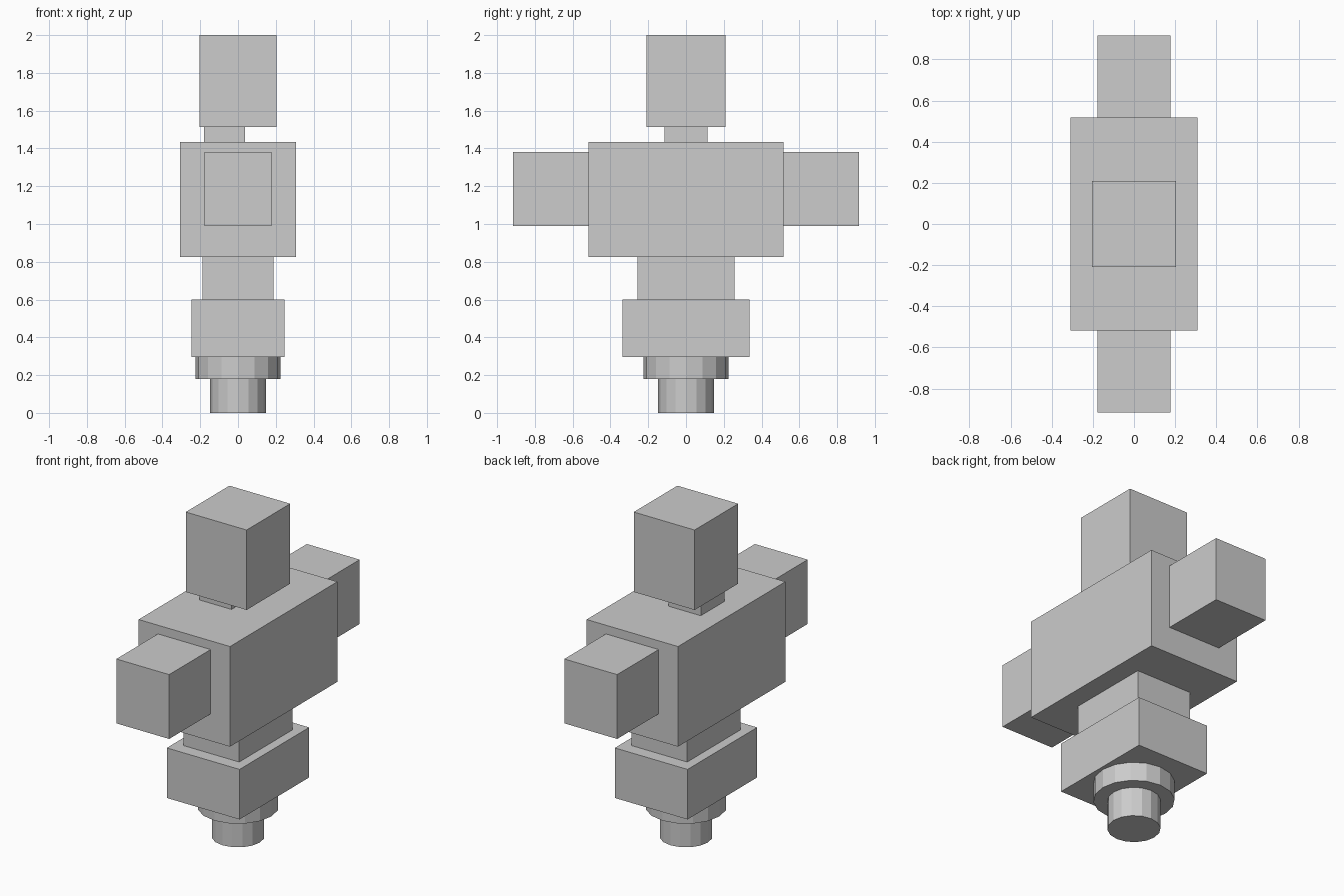
import bpy

if "Cube" in bpy.data.objects:
    bpy.data.objects.remove(bpy.data.objects["Cube"])

grey = bpy.data.materials.new("light_grey")
grey.diffuse_color = (0.604, 0.604, 0.604, 1)
grey.use_nodes = True
grey.node_tree.nodes["Principled BSDF"].inputs["Base Color"].default_value = grey.diffuse_color


def finish(name):
    ob = bpy.context.object
    ob.name = name
    ob.data.materials.append(grey)
    return ob


def box(name, x, y, z):
    """Box from (min, max) ranges on each axis."""
    bpy.ops.mesh.primitive_cube_add(
        size=1, location=[(a + b) / 2 for a, b in (x, y, z)])
    ob = finish(name)
    ob.scale = [b - a for a, b in (x, y, z)]
    bpy.ops.object.transform_apply(location=False, rotation=False, scale=True)
    return ob


def disc(name, radius, z0, z1):
    """Flat-sided upright cylinder on the centre axis."""
    bpy.ops.mesh.primitive_cylinder_add(
        vertices=16, radius=radius, depth=z1 - z0, location=(0, 0, (z0 + z1) / 2))
    return finish(name)


def sym(half):
    return (-half, half)


# Round base
disc("base_peg", 0.147, 0.0, 0.18)
disc("base_collar", 0.225, 0.18, 0.295)

# Stacked body
box("hip_block", sym(0.245), sym(0.335), (0.295, 0.6))
box("waist", sym(0.188), sym(0.257), (0.6, 0.825))
box("torso", sym(0.308), sym(0.517), (0.825, 1.435))

# Arm blocks at both ends of the torso
for name, side in (("front_arm", -1), ("back_arm", 1)):
    box(name, sym(0.178), sorted((side * 0.517, side * 0.917)), (0.99, 1.382))

# Off-centre neck and head
box("neck", (-0.18, 0.037), sym(0.115), (1.435, 1.513))
box("head", sym(0.205), sym(0.21), (1.513, 2.0))
